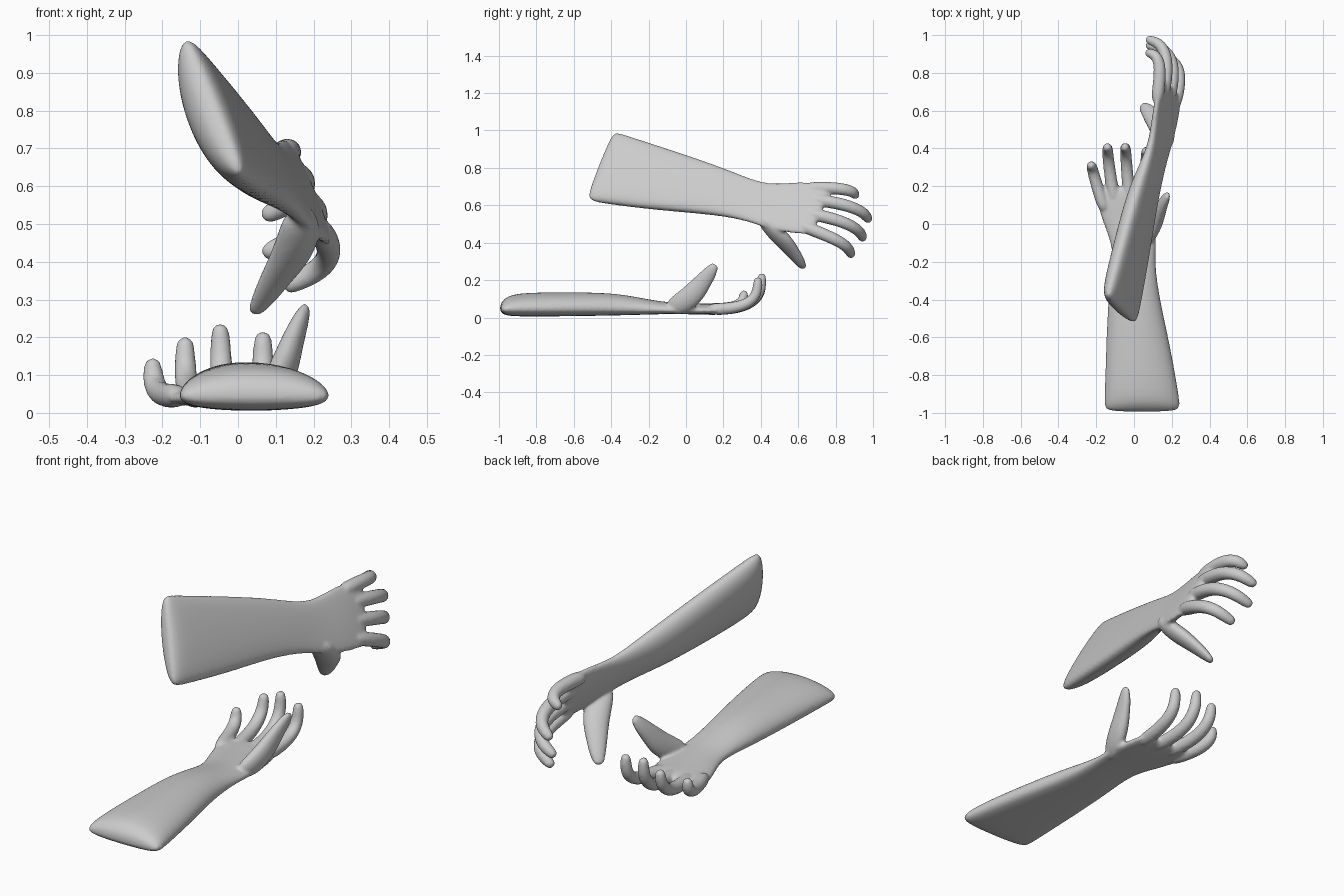
import bpy, bmesh, math
from mathutils import Vector, Matrix

cube = bpy.data.objects.get("Cube")
if cube:
    bpy.data.objects.remove(cube, do_unlink=True)

grey = bpy.data.materials.new("plain_grey")
grey.use_nodes = True
grey.diffuse_color = (0.6, 0.6, 0.6, 1)
grey.node_tree.nodes["Principled BSDF"].inputs["Base Color"].default_value = (0.6, 0.6, 0.6, 1)


def loft(bm, rings):
    """Skin a list of point rings and cap both ends."""
    rows = [[bm.verts.new(p) for p in ring] for ring in rings]
    n = len(rows[0])
    for a, b in zip(rows, rows[1:]):
        for i in range(n):
            j = (i + 1) % n
            bm.faces.new((a[i], a[j], b[j], b[i]))
    bm.faces.new(rows[0][::-1])
    bm.faces.new(rows[-1])


def sleeve_ring(y, left, right, low, high, sides=16):
    """Domed upper half over a flatter lower half, with narrow side edges."""
    mid = low + (high - low) * 0.33
    ring = []
    for i in range(sides):
        a = 2 * math.pi * i / sides
        c, s = math.cos(a), math.sin(a)
        x = (left + right) / 2 + (right - left) / 2 * c
        z = mid + (high - mid) * s if s > 0 else mid - (mid - low) * abs(s) ** 0.6
        ring.append((x, y, z))
    return ring


def digit(bm, path, wide=1.0, deep=1.0, sides=10):
    """Tapered tube along x, y, z, radius points with a rounded tip."""
    pts = [Vector(p[:3]) for p in path]
    radii = [p[3] for p in path]
    end = (pts[-1] - pts[-2]).normalized()
    pts.append(pts[-1] + end * radii[-1] * 0.8)
    radii.append(radii[-1] * 0.6)
    rings = []
    for i, p in enumerate(pts):
        t = (pts[min(i + 1, len(pts) - 1)] - pts[max(i - 1, 0)]).normalized()
        side = (Vector((1, 0, 0)) - t * t.x).normalized()
        up = side.cross(t)
        rings.append([p + radii[i] * (side * wide * math.cos(a) + up * deep * math.sin(a))
                      for a in (2 * math.pi * k / sides for k in range(sides))])
    loft(bm, rings)


# forearm and palm: y, left, right, low, high
SLEEVE = [(-.995, -.14, .225, .03, .07), (-.97, -.162, .25, .012, .105),
          (-.91, -.16, .243, .004, .135), (-.65, -.152, .197, .006, .137),
          (-.4, -.14, .14, .01, .135), (-.25, -.122, .118, .014, .108),
          (-.13, -.115, .115, .018, .085), (-.03, -.152, .125, .018, .08),
          (.07, -.19, .115, .016, .075), (.15, -.2, .1, .018, .075),
          (.2, -.18, .085, .024, .065)]

# each digit: x, y, z, radius
FINGERS = [
    [(-.15, .06, .045, .036), (-.19, .18, .045, .034), (-.212, .26, .055, .033),
     (-.224, .305, .085, .031), (-.226, .31, .125, .026)],
    [(-.1, .1, .044, .036), (-.123, .24, .045, .034), (-.136, .34, .07, .033),
     (-.14, .395, .12, .031), (-.14, .405, .18, .027)],
    [(-.02, .1, .044, .036), (-.035, .25, .045, .034), (-.042, .35, .075, .033),
     (-.045, .402, .14, .031), (-.047, .405, .215, .027)],
    [(.05, .1, .044, .036), (.06, .23, .045, .034), (.064, .33, .07, .033),
     (.066, .38, .12, .031), (.066, .385, .195, .027)]]
THUMB = [(.07, -.1, .045, .03), (.1, -.03, .07, .05), (.125, .04, .125, .05),
         (.143, .085, .185, .04), (.162, .125, .235, .032), (.176, .148, .27, .022)]


def build_arm(name, matrix):
    bm = bmesh.new()
    loft(bm, [sleeve_ring(*s) for s in SLEEVE])
    for path in FINGERS:
        digit(bm, path)
    digit(bm, THUMB, wide=0.8, deep=1.3)
    bm.transform(matrix)
    bmesh.ops.recalc_face_normals(bm, faces=bm.faces)
    mesh = bpy.data.meshes.new(name)
    bm.to_mesh(mesh)
    bm.free()
    mesh.materials.append(grey)
    arm = bpy.data.objects.new(name, mesh)
    bpy.context.collection.objects.link(arm)
    # round the parts, fuse them into one skin, then soften the seams
    arm.modifiers.new("round", 'SUBSURF').levels = 2
    arm.modifiers["round"].render_levels = 2
    fuse = arm.modifiers.new("fuse", 'REMESH')
    fuse.mode = 'VOXEL'
    fuse.voxel_size = 0.008
    fuse.use_smooth_shade = True
    soften = arm.modifiers.new("soften", 'SMOOTH')
    soften.factor = 0.5
    soften.iterations = 5
    return arm


# lower arm lies palm up
build_arm("palm_up_arm", Matrix.Identity(4))

# raised arm is the mirrored twin, reaching forward with its thumb down
along = Vector((.24, .925, -.27)).normalized()
across = Vector((.36, -.33, -.88))
across = (across - along * across.dot(along)).normalized()
palm = along.cross(across)
turn = Matrix((across, along, palm)).transposed().to_4x4()
place = (Matrix.Translation((-.075, -.47, .815)) @ turn @ Matrix.Scale(1.04, 4)
         @ Matrix.Translation((-.045, 1, -.045)))
build_arm("palm_down_arm", place)
